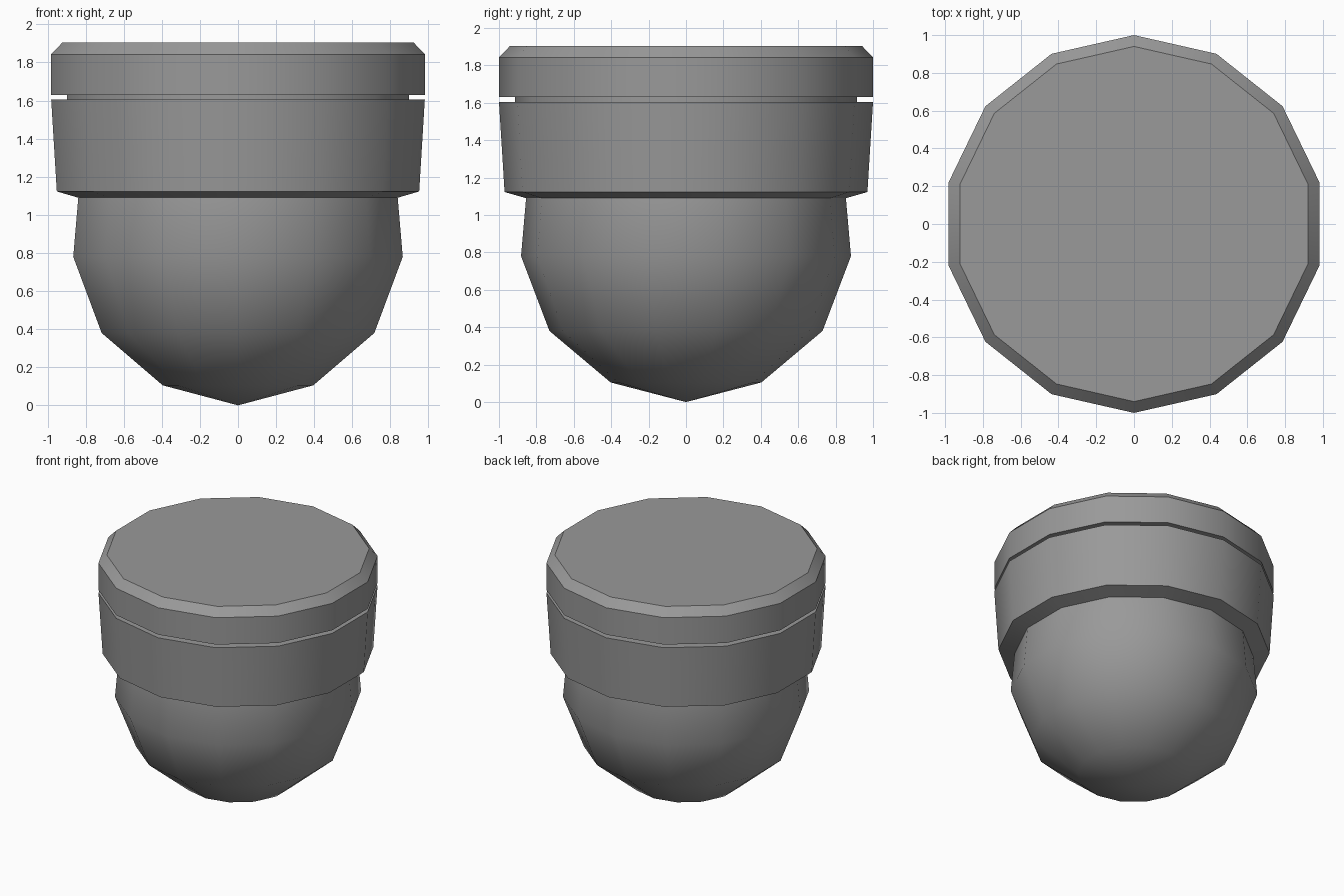
import bpy, bmesh, math

if "Cube" in bpy.data.objects:
    bpy.data.objects.remove(bpy.data.objects["Cube"])

SIDES = 14
X_STRETCH = 1.006

# Dark grey for the whole model
grey = bpy.data.materials.new("dark_grey")
grey.diffuse_color = (0.32, 0.32, 0.32, 1)
grey.use_nodes = True
grey.node_tree.nodes["Principled BSDF"].inputs["Base Color"].default_value = grey.diffuse_color


def lathe(name, profile, angle, capped=False):
    """Revolve (radius, z) points, bottom to top, with corners on the y axis."""
    bm = bmesh.new()
    rings = []
    for r, z in profile:
        if r == 0:
            rings.append([bm.verts.new((0, 0, z))] * SIDES)
        else:
            rings.append([bm.verts.new((X_STRETCH * r * math.sin(2 * math.pi * i / SIDES),
                                        -r * math.cos(2 * math.pi * i / SIDES), z))
                          for i in range(SIDES)])
    for a, b in zip(rings, rings[1:]):
        for i in range(SIDES):
            j = (i + 1) % SIDES
            bm.faces.new(list(dict.fromkeys((a[i], a[j], b[j], b[i]))))
    if capped:
        bm.faces.new(rings[-1])
    bmesh.ops.recalc_face_normals(bm, faces=bm.faces[:])
    mesh = bpy.data.meshes.new(name)
    bm.to_mesh(mesh)
    bm.free()
    mesh.materials.append(grey)
    obj = bpy.data.objects.new(name, mesh)
    bpy.context.collection.objects.link(obj)
    bpy.ops.object.select_all(action='DESELECT')
    obj.select_set(True)
    bpy.context.view_layer.objects.active = obj
    bpy.ops.object.shade_smooth_by_angle(angle=math.radians(angle))
    return obj


# Rounded lower bowl
lathe("bowl", [(0, 0), (0.403, 0.105), (0.73, 0.38), (0.882, 0.78), (0.855, 1.09)], 40)

# Flared collar with a bevelled underside, running up into the groove
lathe("collar", [(0.855, 1.09), (0.97, 1.123), (1.0, 1.605), (0.915, 1.605)], 30)

# Groove wall and chamfered lid
lathe("lid", [(0.915, 1.605), (0.915, 1.63), (1.0, 1.63), (1.0, 1.843), (0.94, 1.905)], 30,
      capped=True)
